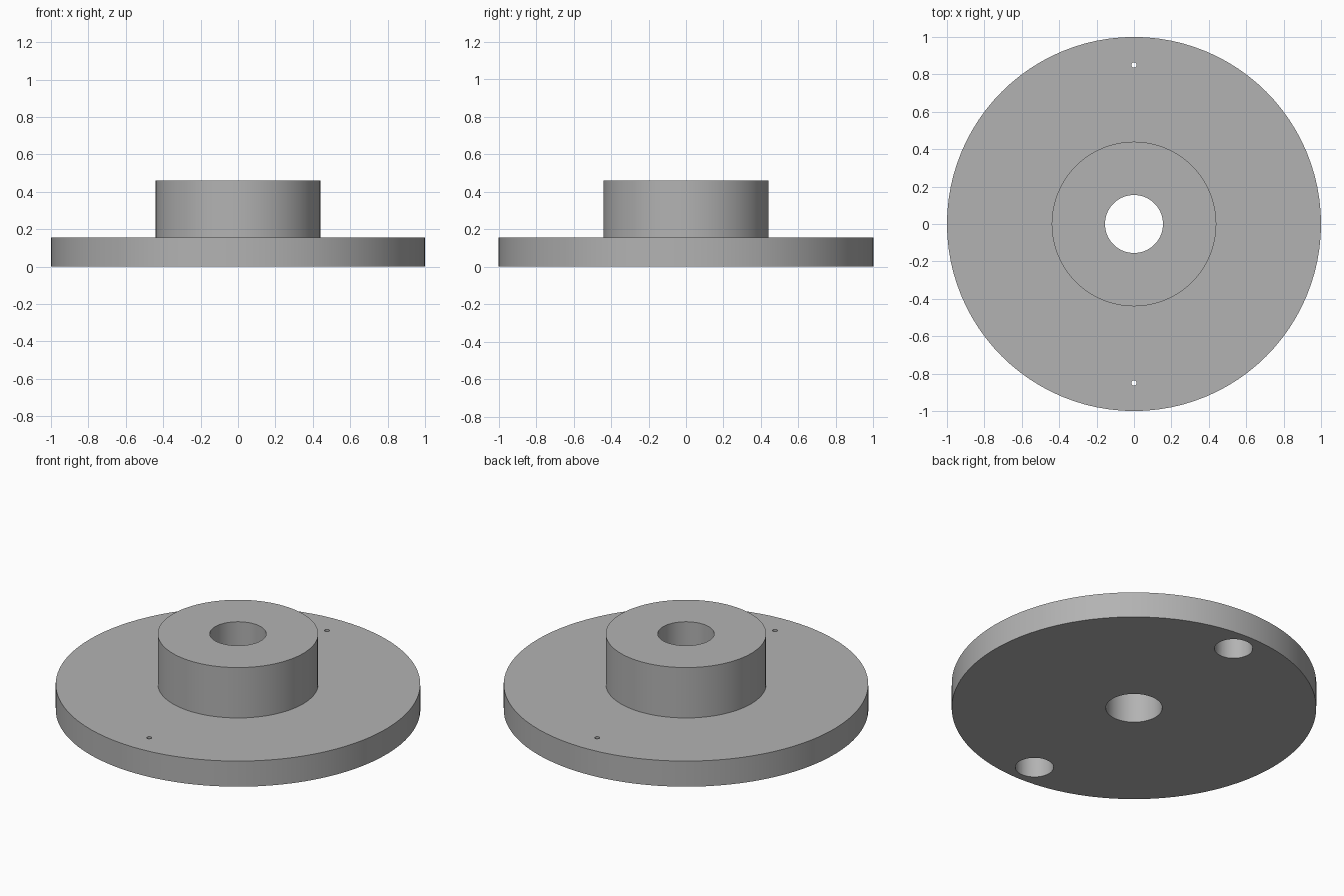
import bpy
import bmesh
import math

if "Cube" in bpy.data.objects:
    bpy.data.objects.remove(bpy.data.objects["Cube"], do_unlink=True)

SEGMENTS = 96

grey = bpy.data.materials.new("plain grey")
grey.use_nodes = True
colour = (0.45, 0.45, 0.45, 1)
grey.diffuse_color = colour
grey.node_tree.nodes["Principled BSDF"].inputs["Base Color"].default_value = colour


def lathe(name, profile, closed, segments, location=(0, 0, 0)):
    """Spin an (r, z) profile about the z axis."""
    bm = bmesh.new()
    verts = [bm.verts.new((r, 0, z)) for r, z in profile]
    pairs = list(zip(verts, verts[1:]))
    if closed:
        pairs.append((verts[-1], verts[0]))
    edges = [bm.edges.new(p) for p in pairs]
    bmesh.ops.spin(bm, geom=verts + edges, axis=(0, 0, 1), cent=(0, 0, 0),
                   angle=math.tau, steps=segments, use_merge=True)
    bmesh.ops.remove_doubles(bm, verts=bm.verts[:], dist=0.0001)
    bmesh.ops.recalc_face_normals(bm, faces=bm.faces[:])
    mesh = bpy.data.meshes.new(name)
    bm.to_mesh(mesh)
    bm.free()
    mesh.materials.append(grey)
    obj = bpy.data.objects.new(name, mesh)
    obj.location = location
    bpy.context.collection.objects.link(obj)
    return obj


# Flange, hub and central bore as one turned solid
BORE, HUB, RIM = 0.155, 0.44, 1.0
PLATE_TOP, HUB_TOP = 0.155, 0.46
flange = lathe("flanged_hub", [(BORE, 0), (RIM, 0), (RIM, PLATE_TOP),
                               (HUB, PLATE_TOP), (HUB, HUB_TOP),
                               (BORE, HUB_TOP)], True, SEGMENTS)

# Stepped pockets: wide from below, with a small pin hole through the top
POCKET, PIN, DEPTH = 0.105, 0.014, 0.135
step = [(0, -0.1), (POCKET, -0.1), (POCKET, DEPTH), (PIN, DEPTH),
        (PIN, 0.3), (0, 0.3)]
for side, y in (("front", -0.85), ("back", 0.85)):
    cutter = lathe(side + "_pocket_cutter", step, False, 48, (0, y, 0))
    cutter.hide_render = True
    cutter.hide_viewport = True
    cut = flange.modifiers.new(side + "_pocket", "BOOLEAN")
    cut.operation = "DIFFERENCE"
    cut.solver = "EXACT"
    cut.object = cutter

# Apply the cuts, then smooth the round walls and keep the rims sharp
bpy.context.view_layer.update()
graph = bpy.context.evaluated_depsgraph_get()
cut_mesh = bpy.data.meshes.new_from_object(flange.evaluated_get(graph))
flange.modifiers.clear()
flange.data = cut_mesh
for obj in [o for o in bpy.data.objects if o.name.endswith("_pocket_cutter")]:
    bpy.data.objects.remove(obj, do_unlink=True)

bpy.ops.object.select_all(action="DESELECT")
flange.select_set(True)
bpy.context.view_layer.objects.active = flange
bpy.ops.object.shade_smooth_by_angle(angle=math.radians(30))
